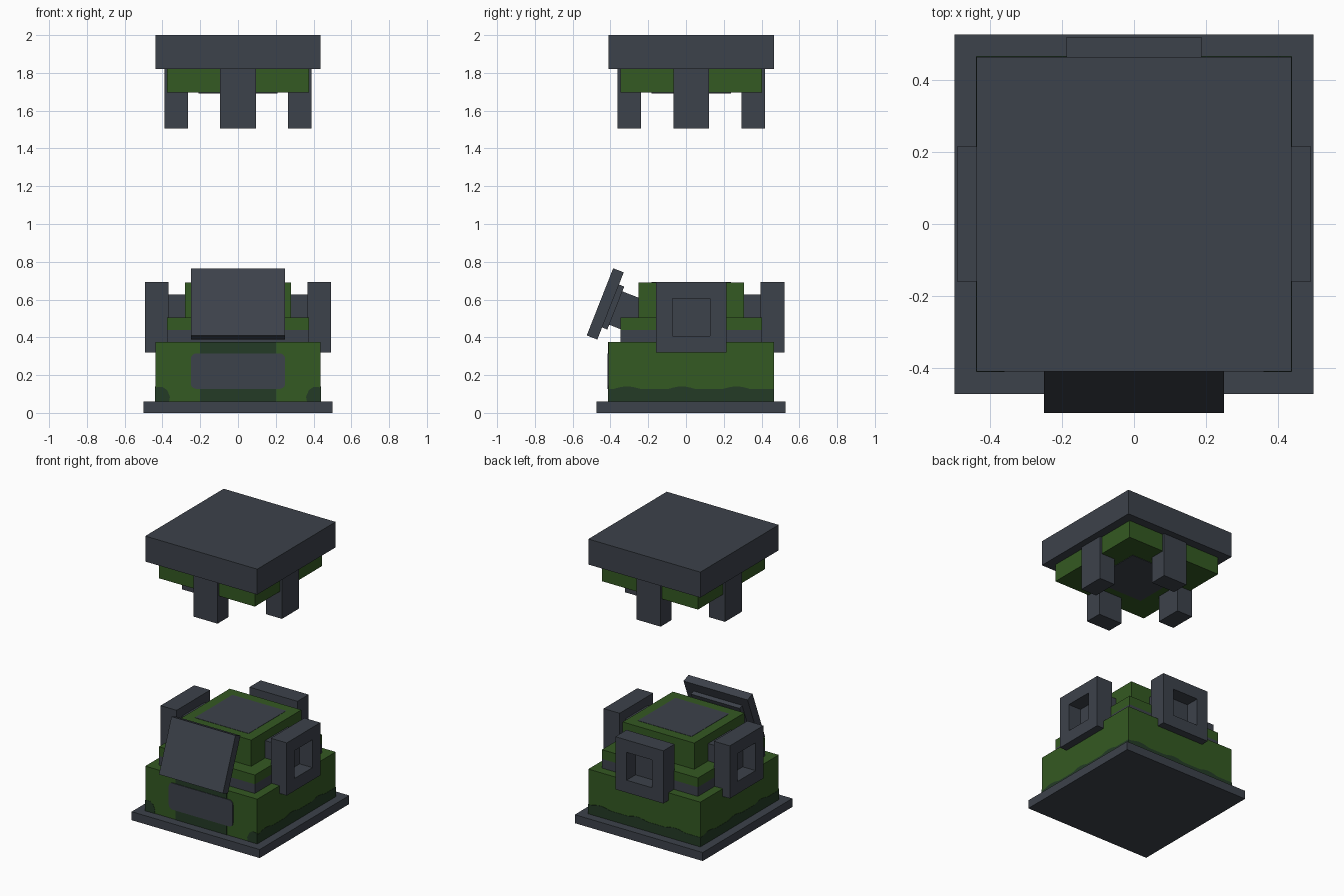
import bpy, bmesh, math
from mathutils import Matrix, Vector

if "Cube" in bpy.data.objects:
    bpy.data.objects.remove(bpy.data.objects["Cube"])

CY = 0.0275  # middle of the square body along y


def material(name, rgb):
    m = bpy.data.materials.new(name)
    m.diffuse_color = (*rgb, 1)
    m.use_nodes = True
    m.node_tree.nodes["Principled BSDF"].inputs["Base Color"].default_value = m.diffuse_color
    return m


GREY = material("slate grey", (0.046, 0.054, 0.070))
GREEN = material("army green", (0.034, 0.100, 0.016))
DARK = material("dark green", (0.017, 0.043, 0.019))


def finish(name, bm, mat, matrix=Matrix()):
    bmesh.ops.recalc_face_normals(bm, faces=bm.faces)
    mesh = bpy.data.meshes.new(name)
    bm.to_mesh(mesh)
    bm.free()
    mesh.materials.append(mat)
    ob = bpy.data.objects.new(name, mesh)
    ob.matrix_world = matrix
    bpy.context.collection.objects.link(ob)
    return ob


def box_mesh(lo, hi):
    bm = bmesh.new()
    bmesh.ops.create_cube(bm, size=1)
    for v in bm.verts:
        v.co = Vector([(a + b) / 2 + c * (b - a) for a, b, c in zip(lo, hi, v.co)])
    return bm


def box(name, lo, hi, mat, matrix=Matrix()):
    return finish(name, box_mesh(lo, hi), mat, matrix)


def slab(name, half, z0, z1, mat):
    return box(name, (-half, CY - half, z0), (half, CY + half, z1), mat)


def side(angle):
    """Frame whose +x points out of one side of the body."""
    return Matrix.Translation((0, CY, 0)) @ Matrix.Rotation(math.radians(angle), 4, 'Z')


def decal(name, outline, out, mat, matrix, thick=0.004):
    """Thin painted plate from (y, z) points, standing at x = out."""
    bm = bmesh.new()
    f = bm.faces.new([bm.verts.new((out - 0.002, y, z)) for y, z in outline])
    ext = bmesh.ops.extrude_face_region(bm, geom=[f])
    for v in ext['geom']:
        if isinstance(v, bmesh.types.BMVert):
            v.co.x += thick
    return finish(name, bm, mat, matrix)


def rounded(w, z0, z1, r, n=5):
    pts = []
    for i, (cy, cz) in enumerate([(w - r, z1 - r), (r - w, z1 - r), (r - w, z0 + r), (w - r, z0 + r)]):
        for k in range(n + 1):
            a = math.pi / 2 * (i + k / n)
            pts.append((cy + r * math.cos(a), cz + r * math.sin(a)))
    return pts


# Base and stacked body
slab("base_plate", 0.5, 0, 0.06, GREY)
slab("body", 0.4375, 0.06, 0.375, GREEN)
slab("neck", 0.375, 0.375, 0.44, GREY)
slab("shoulder", 0.375, 0.44, 0.505, GREEN)
slab("turret", 0.28, 0.505, 0.69, GREEN)
slab("turret_top_plate", 0.21, 0.688, 0.692, GREY)

# Side pods with a square socket, on the right, back and left
for label, angle in (("right", 0), ("back", 90), ("left", 180)):
    bm = box_mesh((0.368, -0.1875, 0.32), (0.493, 0.1875, 0.692))
    face = max(bm.faces, key=lambda f: f.calc_center_median().x)
    bmesh.ops.inset_region(bm, faces=[face], thickness=0.124)
    hole = bmesh.ops.extrude_discrete_faces(bm, faces=[face])['faces'][0]
    bmesh.ops.translate(bm, verts=hole.verts, vec=(-0.1, 0, 0))
    finish(label + "_pod", bm, GREY, side(angle))
    box(label + "_pod_arm", (0.27, -0.125, 0.5), (0.37, 0.125, 0.628), GREY, side(angle))

    # Scalloped mud line along the foot of the body
    top = []
    for i in range(61):
        y = 0.4385 - 0.877 * i / 60
        top.append((y, 0.126 + 0.014 * max(0, math.cos(2 * math.pi * (y + 0.05) / 0.29))))
    decal(label + "_mud_line", [(-0.4385, 0.06), (0.4385, 0.06)] + top, 0.4375, DARK, side(angle))

# Front paint: centre stripe, corner patches and rounded plate
front = side(-90)
decal("front_stripe", [(-0.2, 0.06), (0.2, 0.06), (0.2, 0.375), (-0.2, 0.375)], 0.4375, DARK, front)
for label, s in (("left", -1), ("right", 1)):
    patch = [(0.4385, 0.06), (0.365, 0.06), (0.36, 0.085), (0.375, 0.12), (0.4, 0.138), (0.4385, 0.135)]
    decal(label + "_corner_patch", [(s * y, z) for y, z in patch], 0.4375, DARK, front)
decal("front_plate", rounded(0.25, 0.127, 0.315, 0.03), 0.4375, GREY, front, 0.008)

# Tilted screen: local -y is the outer face, local z runs up the screen
tilt = Matrix.Translation((0, -0.4275, 0.577)) @ Matrix.Rotation(math.radians(-21.5), 4, 'X')
box("screen", (-0.25, -0.03, -0.191), (0.25, 0.03, 0.191), GREY, tilt)
box("screen_back", (-0.19, 0.028, -0.122), (0.19, 0.06, 0.122), GREY, tilt)
box("screen_mount", (-0.125, 0.058, -0.095), (0.125, 0.19, 0.095), GREY, tilt)

# Floating canopy with four legs
slab("canopy_roof", 0.4375, 1.82, 2.0, GREY)
slab("canopy_rim", 0.375, 1.695, 1.82, GREEN)
slab("canopy_underside_plate", 0.21, 1.692, 1.697, GREY)
for label, angle in (("right", 0), ("back", 90), ("left", 180), ("front", 270)):
    box(label + "_leg", (0.266, -0.094, 1.505), (0.39, 0.094, 1.82), GREY, side(angle))
